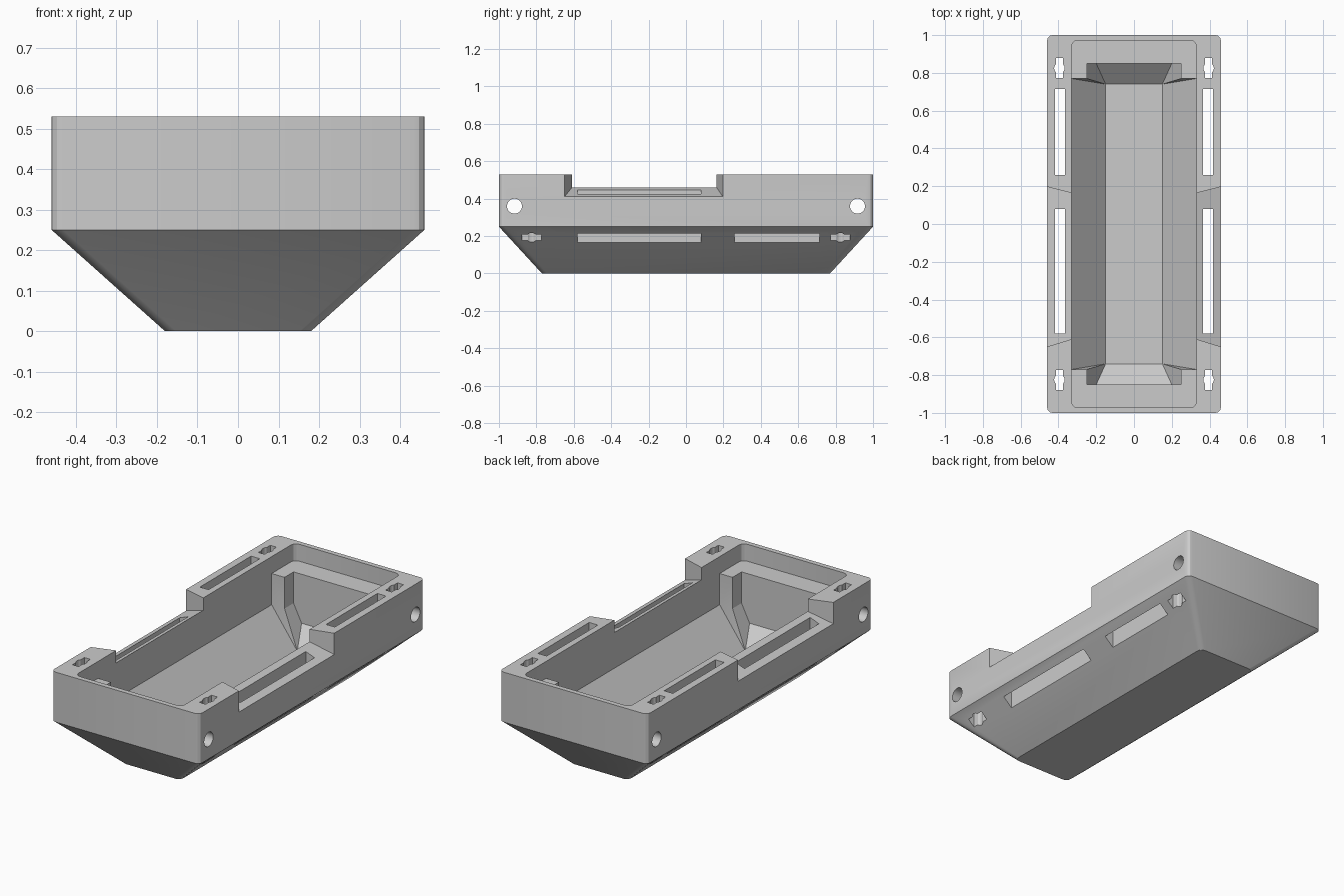
import bpy
import bmesh
from math import sin, cos, pi
from mathutils import Matrix

if "Cube" in bpy.data.objects:
    bpy.data.objects.remove(bpy.data.objects["Cube"])

grey = bpy.data.materials.new("plain grey")
grey.use_nodes = True
colour = (0.6, 0.6, 0.6, 1)
grey.diffuse_color = colour
grey.node_tree.nodes["Principled BSDF"].inputs["Base Color"].default_value = colour


def to_object(bm, name):
    bmesh.ops.recalc_face_normals(bm, faces=bm.faces)
    mesh = bpy.data.meshes.new(name)
    bm.to_mesh(mesh)
    bm.free()
    mesh.materials.append(grey)
    obj = bpy.data.objects.new(name, mesh)
    bpy.context.collection.objects.link(obj)
    return obj


def outline(hx, hy, r, steps=3):
    """Rectangle outline, with rounded corners when r is set."""
    pts = []
    for i, (sx, sy) in enumerate([(1, 1), (-1, 1), (-1, -1), (1, -1)]):
        if r == 0:
            pts.append((sx * hx, sy * hy))
            continue
        for k in range(steps + 1):
            a = (i + k / steps) * pi / 2
            pts.append((sx * (hx - r) + r * cos(a), sy * (hy - r) + r * sin(a)))
    return pts


def loft(name, levels, r=0, centre=(0, 0)):
    """Solid through rectangles given as (half x, half y, z)."""
    bm = bmesh.new()
    rings = [[bm.verts.new((x + centre[0], y + centre[1], z)) for x, y in outline(hx, hy, r)]
             for hx, hy, z in levels]
    n = len(rings[0])
    for low, high in zip(rings, rings[1:]):
        for i in range(n):
            j = (i + 1) % n
            bm.faces.new((low[i], low[j], high[j], high[i]))
    bm.faces.new(rings[0][::-1])
    bm.faces.new(rings[-1])
    return to_object(bm, name)


def cylinder(name, radius, depth, matrix, sides):
    bm = bmesh.new()
    bmesh.ops.create_cone(bm, cap_ends=True, segments=sides, radius1=radius,
                          radius2=radius, depth=depth, matrix=matrix)
    return to_object(bm, name)


def notch(side):
    """Flared gap in the long wall, with a floor falling outwards."""
    bm = bmesh.new()
    rows = []
    for x, y0, y1, floor in [(0.3, -0.60, 0.156, 0.472), (0.5, -0.662, 0.207, 0.395)]:
        rows.append([bm.verts.new((side * x, y, z))
                     for y, z in [(y0, floor), (y1, floor), (y1, 0.7), (y0, 0.7)]])
    for i in range(4):
        j = (i + 1) % 4
        bm.faces.new((rows[0][i], rows[0][j], rows[1][j], rows[1][i]))
    bm.faces.new(rows[0])
    bm.faces.new(rows[1])
    return to_object(bm, "notch_cutter")


def cut(target, cutter):
    mod = target.modifiers.new("cut", "BOOLEAN")
    mod.operation = "DIFFERENCE"
    mod.solver = "EXACT"
    mod.object = cutter
    cutter.hide_render = True
    bpy.context.view_layer.objects.active = target
    bpy.ops.object.modifier_apply(modifier=mod.name)
    bpy.data.objects.remove(cutter)


# Outer shell: straight walls over a tapered hull
tray = loft("tray_body", [(0.18, 0.77, 0), (0.46, 1, 0.25), (0.46, 1, 0.53)], r=0.028)

# Main hollow, narrower end pockets and the shallow recess that leaves end ledges
cut(tray, loft("hollow", [(0.15, 0.74, 0.06), (0.33, 0.77, 0.26), (0.33, 0.77, 0.7)]))
cut(tray, loft("pocket", [(0.15, 0.74, 0.06), (0.20, 0.85, 0.16),
                          (0.25, 0.85, 0.26), (0.25, 0.85, 0.6)]))
cut(tray, loft("recess", [(0.33, 0.972, 0.435), (0.33, 0.972, 0.7)], r=0.03))

for side in (-1, 1):
    cut(tray, notch(side))
    # Long strap slots through the side walls
    for y0, y1 in [(0.26, 0.715), (-0.58, 0.08)]:
        cut(tray, loft("slot", [(0.027, (y1 - y0) / 2, -0.1), (0.027, (y1 - y0) / 2, 0.7)],
                       centre=(side * 0.392, (y0 + y1) / 2)))
    # Cross-shaped keyholes near the corners
    for end in (-1, 1):
        x, y = side * 0.395, end * 0.825
        cut(tray, loft("key", [(0.019, 0.053, -0.1), (0.019, 0.053, 0.7)], centre=(x, y)))
        cut(tray, cylinder("key_round", 0.028, 0.8, Matrix.Translation((x, y, 0.3)), 16))

# Round cross holes through both ends
for end in (-1, 1):
    cut(tray, cylinder("cross_hole", 0.04, 1.2,
                       Matrix.Translation((0, end * 0.917, 0.36)) @ Matrix.Rotation(pi / 2, 4, "Y"), 32))

# Soften only the shallow facets
bpy.ops.object.select_all(action="DESELECT")
tray.select_set(True)
bpy.context.view_layer.objects.active = tray
bpy.ops.object.shade_smooth_by_angle(angle=pi / 9)
